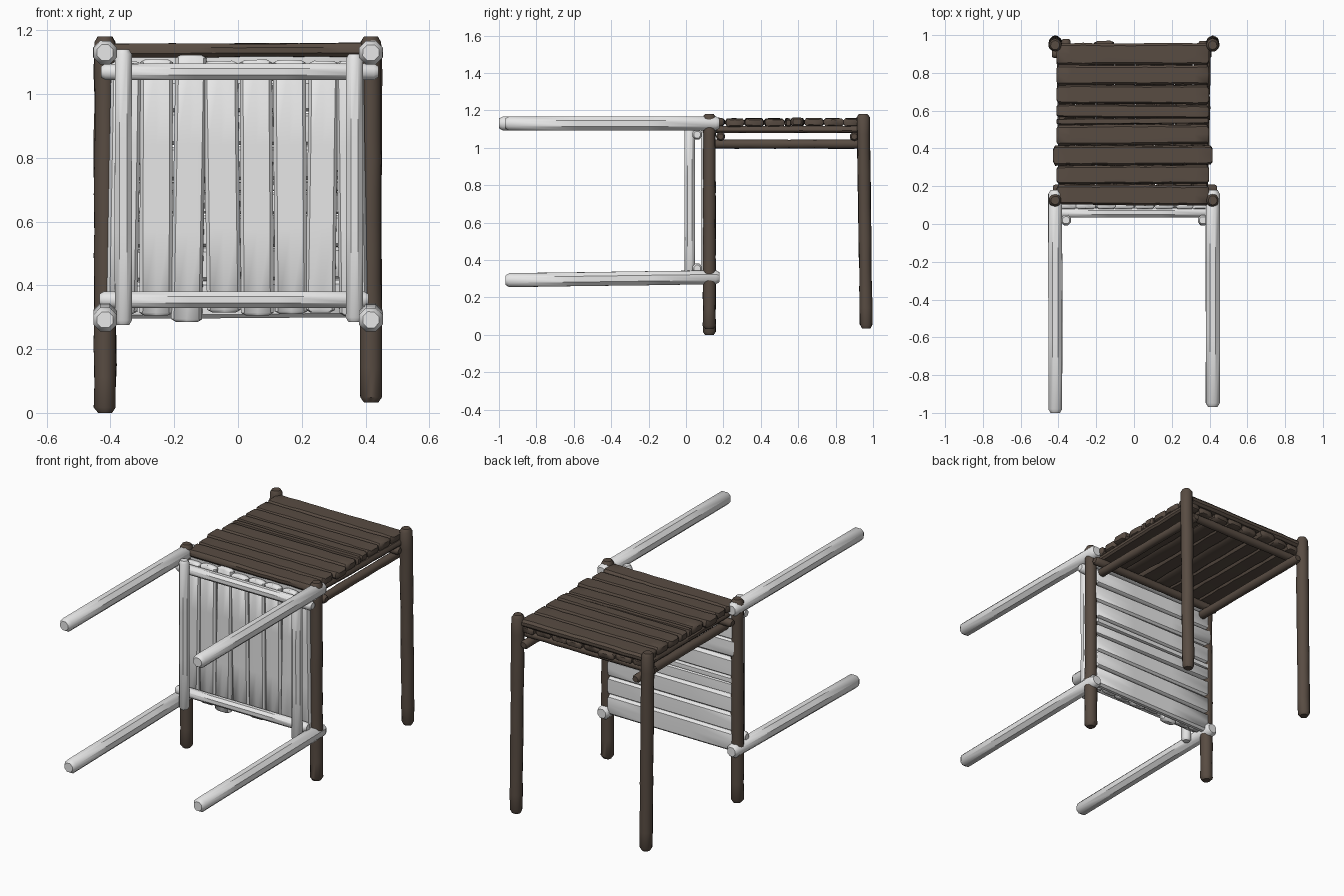
import bpy, bmesh, math, random
from mathutils import Vector, Matrix

if "Cube" in bpy.data.objects:
    bpy.data.objects.remove(bpy.data.objects["Cube"])

random.seed(4)


def material(name, col):
    m = bpy.data.materials.new(name)
    m.diffuse_color = (*col, 1)
    m.use_nodes = True
    m.node_tree.nodes["Principled BSDF"].inputs["Base Color"].default_value = m.diffuse_color
    return m


brown = material("dark weathered wood", (0.098, 0.072, 0.055))
grey = material("pale grey", (0.8, 0.8, 0.8))


def beam(name, p0, p1, hw, ht, mat, xf, flat=False, sides=8, rings=3, rough=0.0):
    """Log or plank from p0 to p1, built as rings with rounded ends."""
    p0, p1 = Vector(p0), Vector(p1)
    d = (p1 - p0).normalized()
    n = (p1 - p0).length
    if abs(d.z) > 0.7:
        u, v = Vector((1, 0, 0)), Vector((0, 1, 0))
    else:
        v = Vector((0, 0, 1))
        u = v.cross(d).normalized()
    if flat:      # chamfered plank section
        sec = [(1, -.4), (1, .4), (.8, 1), (0, 1.03), (-.8, 1), (-1, .4), (-1, -.4), (-.8, -1), (0, -1.03), (.8, -1)]
    else:
        sec = [(math.cos(2 * math.pi * (i + .5) / sides), math.sin(2 * math.pi * (i + .5) / sides)) for i in range(sides)]
    e = min(hw, ht) * 0.5
    stations = [(0, .68), (e, 1)]
    stations += [(e + (n - 2 * e) * i / rings, 1) for i in range(1, rings)]
    stations += [(n - e, 1), (n, .68)]
    bm = bmesh.new()
    loops = []
    lump = [1 + random.uniform(-1, 1) * rough * .5 for _ in sec]
    for s, k in stations:
        a = k * (1 + random.uniform(-1, 1) * rough)
        b = k * (1 + random.uniform(-1, 1) * rough)
        off = u * random.uniform(-1, 1) * rough * hw * .4
        if flat:
            off *= 0.4
        loops.append([bm.verts.new(xf @ (p0 + d * s + off + u * (cu * hw * a * l) + v * (cv * ht * b * l)))
                      for (cu, cv), l in zip(sec, lump)])
    m = len(sec)
    for A, B in zip(loops, loops[1:]):
        for i in range(m):
            bm.faces.new((A[i], A[(i + 1) % m], B[(i + 1) % m], B[i]))
    bm.faces.new(loops[0])
    bm.faces.new(loops[-1])
    bmesh.ops.recalc_face_normals(bm, faces=bm.faces)
    me = bpy.data.meshes.new(name)
    bm.to_mesh(me)
    bm.free()
    me.materials.append(mat)
    ob = bpy.data.objects.new(name, me)
    bpy.context.collection.objects.link(ob)
    bpy.ops.object.select_all(action='DESELECT')
    ob.select_set(True)
    bpy.context.view_layer.objects.active = ob
    bpy.ops.object.shade_smooth_by_angle(angle=math.radians(40))


# plank edges read across the table top, and across the under layer
TOP = [(.10, .205), (.212, .31), (.312, .415), (.42, .525), (.53, .56), (.563, .63), (.635, .735), (.738, .84), (.842, .957)]
UNDER = [(-.405, -.31), (-.308, -.205), (-.203, -.105), (-.103, .005), (.007, .11), (.112, .215), (.217, .31), (.312, .40)]
UNDER_END = [.945, .95, .97, .94, .95, .945, .94, .95]


def table(prefix, mat, xf, leg_r, rail_r, sides, rings, rough):
    opt = dict(mat=mat, xf=xf, sides=sides, rings=rings, rough=rough)
    # legs
    for tag, x, y, z in (("front_left", -.417, .125, .0), ("front_right", .417, .125, .032),
                         ("back_left", -.417, .955, .04), ("back_right", .417, .955, .035)):
        dy = .008 if y > .5 and rough else 0
        beam(prefix + "leg_" + tag, (x, y + dy, z), (x, y - dy, 1.18), leg_r, leg_r, **opt)
    # rails across and along
    beam(prefix + "cross_rail_front", (-.43, .185, 1.06), (.44, .185, 1.06), rail_r * .95, rail_r * .95, **opt)
    beam(prefix + "cross_rail_back", (-.435, .90, 1.06), (.41, .90, 1.06), rail_r * .95, rail_r * .95, **opt)
    beam(prefix + "side_rail_left", (-.36, .115, 1.02), (-.36, .98, 1.02), rail_r, rail_r, **opt)
    beam(prefix + "side_rail_right", (.365, .13, 1.02), (.365, .97, 1.02), rail_r, rail_r, **opt)
    # under layer of planks along the depth
    for i, ((a, b), e) in enumerate(zip(UNDER, UNDER_END)):
        x = (a + b) / 2
        r = random.uniform(-.008, .008)
        beam(f"{prefix}under_plank_{i}", (x + r, .145 + abs(r) - (.02 if i == 2 else 0), 1.098), (x - r, e, 1.098),
             (b - a) / 2, .018, flat=True, **opt)
    # top planks across the width
    for i, (a, b) in enumerate(TOP):
        y = (a + b) / 2
        r = random.uniform(-.004, .004)
        ex = .018 if i == 2 else 0
        beam(f"{prefix}top_plank_{i}", (-.41 - ex, y + r, 1.136), (.398 + ex, y - r, 1.136 + r),
             (b - a) / 2, .021, flat=True, **opt)


# upright wooden table
table("wood_", brown, Matrix.Identity(4), .034, .024, 14, 12, .06)
# plain copy tipped onto its side, legs pointing forward
tip = Matrix.Translation((0, -1.0, 1.255)) @ Matrix.Rotation(-math.pi / 2, 4, 'X')
table("grey_", grey, tip, .040, .029, 8, 3, .015)
